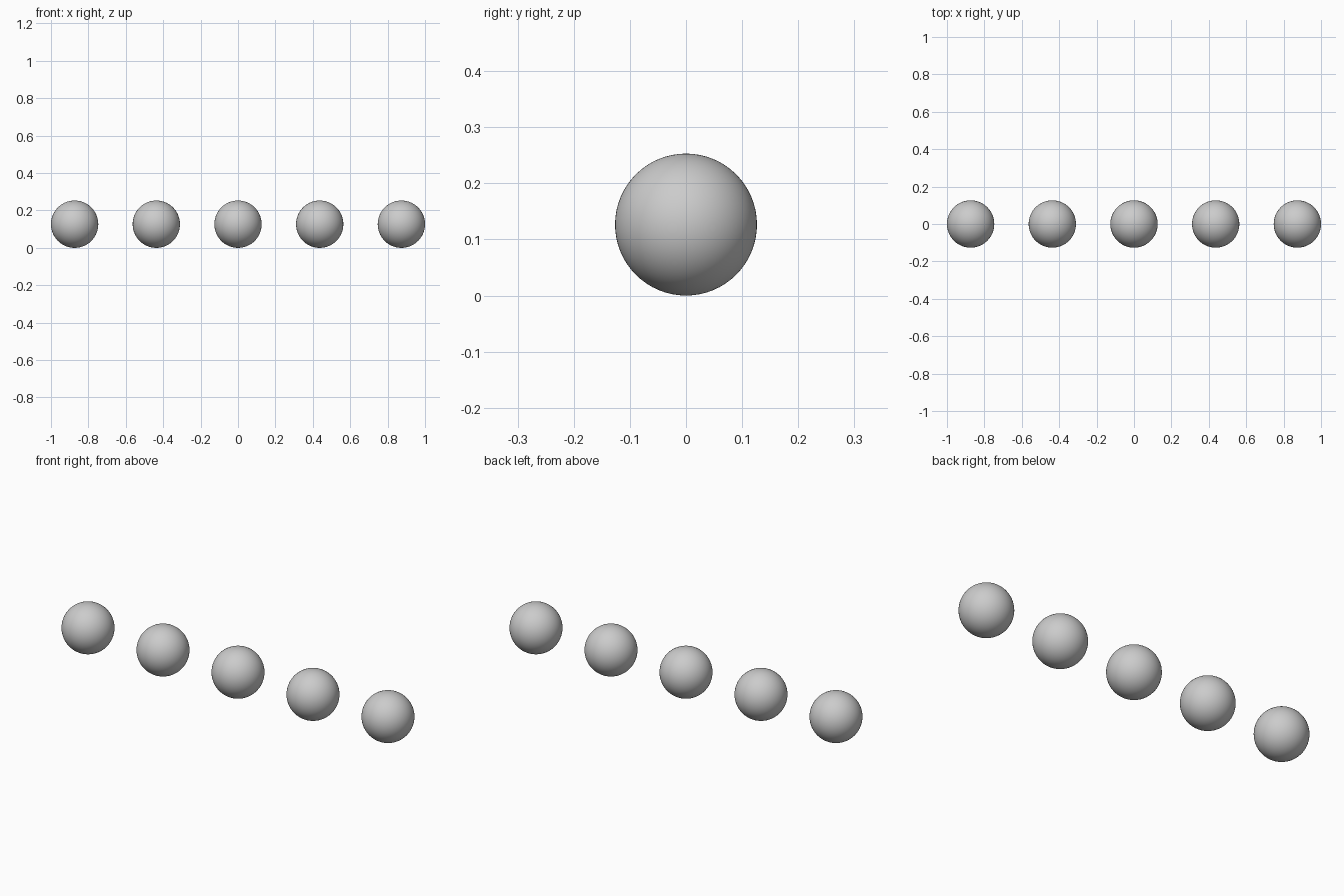
import bpy

if "Cube" in bpy.data.objects:
    bpy.data.objects.remove(bpy.data.objects["Cube"])

RADIUS = 0.1265
COUNT = 5
SPACING = (2 - 2 * RADIUS) / (COUNT - 1)

# Row of evenly spaced smooth balls resting on the ground
for i in range(COUNT):
    x = (i - (COUNT - 1) / 2) * SPACING
    bpy.ops.mesh.primitive_uv_sphere_add(segments=64, ring_count=32, radius=RADIUS,
                                         location=(x, 0, RADIUS))
    ball = bpy.context.object
    ball.name = f"ball_{i + 1}"
    bpy.ops.object.shade_smooth()
